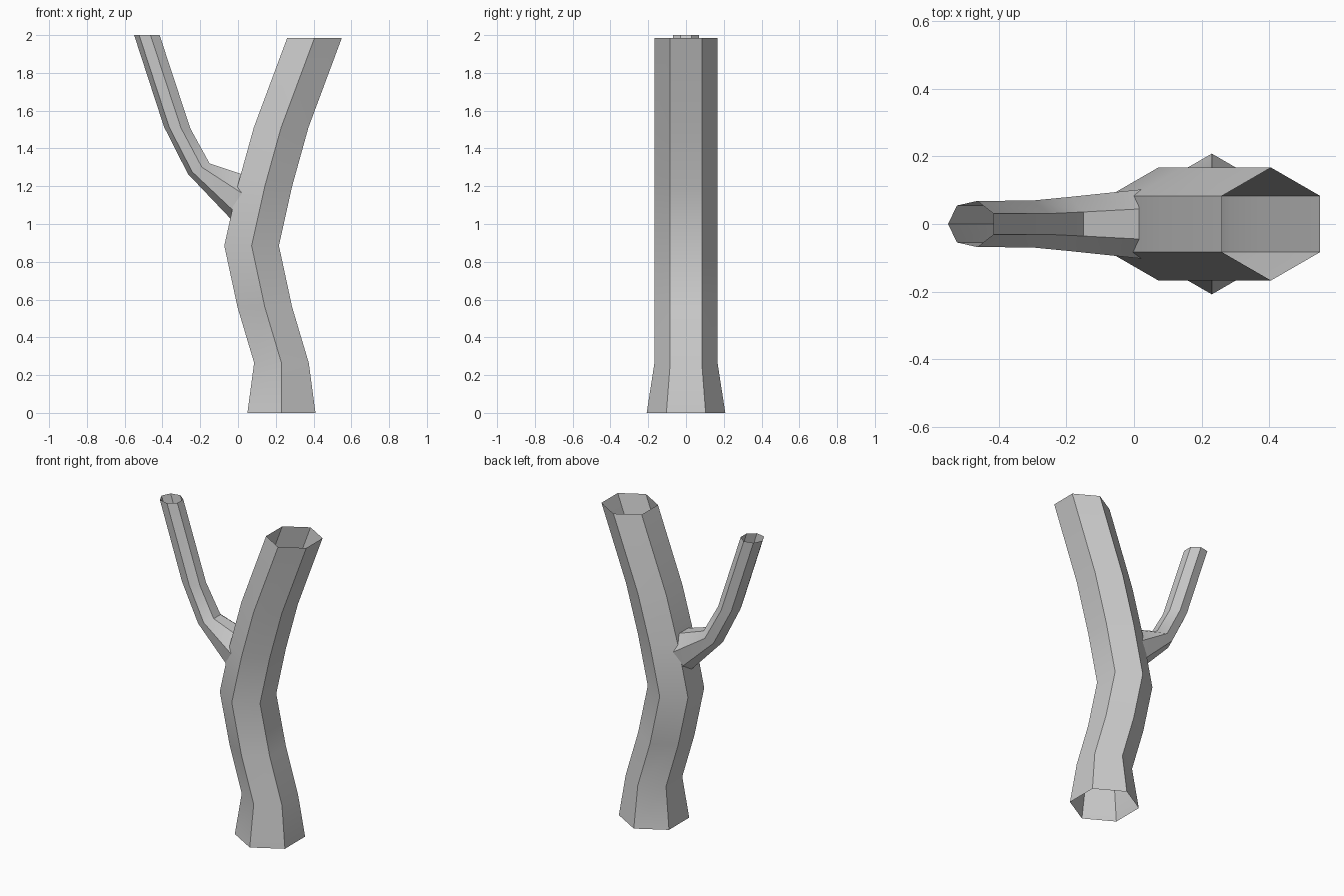
import bpy
from math import sin, cos, tau, radians

if "Cube" in bpy.data.objects:
    bpy.data.objects.remove(bpy.data.objects["Cube"])


def tube(name, rings):
    """Open tube skinned through rings of equal point count."""
    n = len(rings[0])
    verts = [p for ring in rings for p in ring]
    faces = []
    for k in range(len(rings) - 1):
        for i in range(n):
            j = (i + 1) % n
            faces.append((k * n + i, k * n + j, (k + 1) * n + j, (k + 1) * n + i))
    mesh = bpy.data.meshes.new(name)
    mesh.from_pydata(verts, [], faces)
    obj = bpy.data.objects.new(name, mesh)
    bpy.context.collection.objects.link(obj)
    bpy.ops.object.select_all(action='DESELECT')
    obj.select_set(True)
    bpy.context.view_layer.objects.active = obj
    bpy.ops.object.shade_smooth_by_angle(angle=radians(30))
    return obj


# Trunk: level hexagons along a bent path (centre x, z, radius)
trunk_path = [(0.23, 0, 0.208), (0.23, 0.265, 0.167), (0.142, 0.56, 0.167),
              (0.072, 0.885, 0.167), (0.142, 1.2, 0.167),
              (0.228, 1.51, 0.167), (0.405, 1.985, 0.167)]
tube("trunk", [[(x + r * sin(-i * tau / 6), r * cos(i * tau / 6), z) for i in range(6)]
               for x, z, r in trunk_path])


# Branch: heptagons given by outer point, inner point (x, z) and y radius
def heptagon(outer, inner, r):
    ring = []
    for i in range(7):
        a = i * tau / 7
        t = (1 - cos(a)) / (1 + cos(tau / 14))
        ring.append((outer[0] + (inner[0] - outer[0]) * t, -r * sin(a),
                     outer[1] + (inner[1] - outer[1]) * t))
    return ring


branch_path = [((0.03, 0.955), (0.06, 1.25), 0.108),
               ((-0.265, 1.265), (-0.15, 1.32), 0.082),
               ((-0.392, 1.515), (-0.252, 1.505), 0.071),
               ((-0.55, 2.0), (-0.415, 2.0), 0.07)]
tube("branch", [heptagon(*p) for p in branch_path])
